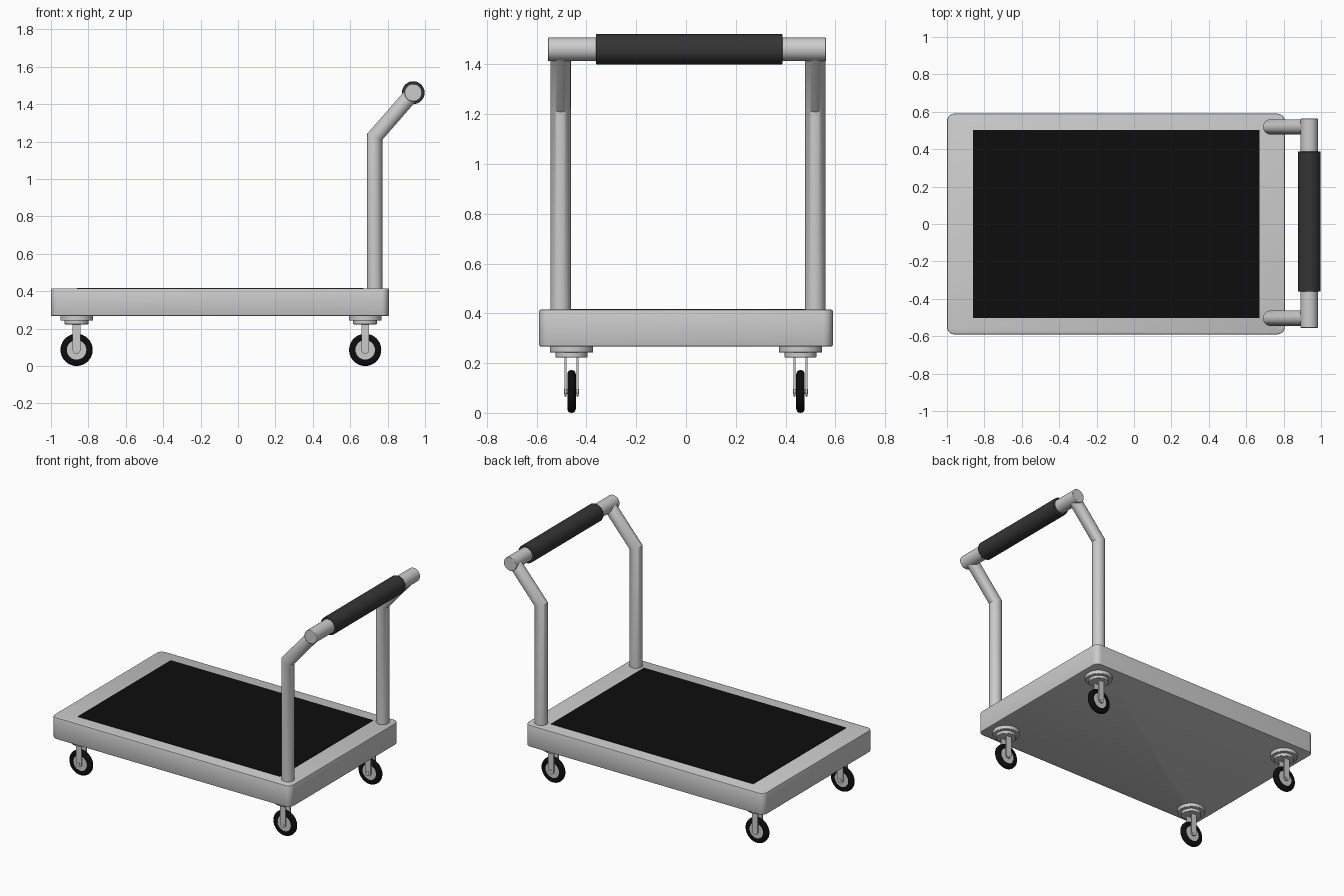
import bpy, bmesh
from math import pi, sin, cos
from mathutils import Vector

if "Cube" in bpy.data.objects:
    bpy.data.objects.remove(bpy.data.objects["Cube"])


def material(name, rgb):
    m = bpy.data.materials.new(name)
    m.diffuse_color = (*rgb, 1)
    m.use_nodes = True
    m.node_tree.nodes["Principled BSDF"].inputs["Base Color"].default_value = m.diffuse_color
    return m


BLACK = material("black_rubber", (0.004, 0.004, 0.004))
DARK = material("dark_grip", (0.035, 0.035, 0.035))


def finish(ob, name, mat=None, smooth=True):
    ob.name = name
    if mat:
        ob.data.materials.append(mat)
    if smooth:
        bpy.ops.object.select_all(action='DESELECT')
        ob.select_set(True)
        bpy.context.view_layer.objects.active = ob
        bpy.ops.object.shade_smooth_by_angle(angle=0.6)
    return ob


def from_bmesh(bm, name, mat=None, smooth=True):
    bmesh.ops.recalc_face_normals(bm, faces=bm.faces)
    me = bpy.data.meshes.new(name)
    bm.to_mesh(me)
    bm.free()
    ob = bpy.data.objects.new(name, me)
    bpy.context.collection.objects.link(ob)
    return finish(ob, name, mat, smooth)


def rod(name, a, b, r, mat=None, bevel=0.0, sides=32):
    """Cylinder between two points, optionally with softened rims."""
    a, b = Vector(a), Vector(b)
    bpy.ops.mesh.primitive_cylinder_add(vertices=sides, radius=r, depth=(b - a).length,
                                        location=(a + b) / 2)
    ob = bpy.context.object
    ob.rotation_euler = (b - a).to_track_quat('Z', 'Y').to_euler()
    if bevel:
        m = ob.modifiers.new("rim", 'BEVEL')
        m.width, m.segments, m.limit_method = bevel, 2, 'ANGLE'
    return finish(ob, name, mat)


def box(name, lo, hi, corner=0.0, edge=0.0, mat=None):
    """Box with rounded vertical corners and a small bevel on the rims."""
    lo, hi = Vector(lo), Vector(hi)
    bm = bmesh.new()
    bmesh.ops.create_cube(bm, size=1)
    for v in bm.verts:
        v.co = Vector(c * s for c, s in zip(v.co, hi - lo)) + (lo + hi) / 2
    if corner:
        up = [e for e in bm.edges if abs(e.verts[0].co.z - e.verts[1].co.z) > 1e-4]
        bmesh.ops.bevel(bm, geom=up, offset=corner, segments=6, profile=0.5, affect='EDGES')
    if edge:
        rim = [e for e in bm.edges if abs(e.verts[0].co.z - e.verts[1].co.z) < 1e-4
               and e.calc_face_angle(0) > 1]
        bmesh.ops.bevel(bm, geom=rim, offset=edge, segments=2, profile=0.5, affect='EDGES')
    return from_bmesh(bm, name, mat)


def bent_tube(name, path, normals, r, sides=32):
    """Tube along a path in the xz plane; normals are the mitre directions per point."""
    bm = bmesh.new()
    rings = []
    for (x, y, z), n in zip(path, normals):
        rings.append([bm.verts.new((x + r * cos(t) * n[0], y + r * sin(t), z + r * cos(t) * n[1]))
                      for t in (2 * pi * i / sides for i in range(sides))])
    for p, q in zip(rings, rings[1:]):
        for i in range(sides):
            j = (i + 1) % sides
            bm.faces.new((p[i], p[j], q[j], q[i]))
    bm.faces.new(rings[0])
    bm.faces.new(rings[-1])
    return from_bmesh(bm, name)


def lathe_y(name, profile, centre, mat=None, steps=40):
    """Spin a closed (radius, y) profile about a y axis through centre."""
    bm = bmesh.new()
    vs = [bm.verts.new((r, y, 0)) for r, y in profile]
    es = [bm.edges.new((vs[i], vs[(i + 1) % len(vs)])) for i in range(len(vs))]
    bmesh.ops.spin(bm, geom=vs + es, cent=(0, 0, 0), axis=(0, 1, 0), angle=2 * pi, steps=steps)
    bmesh.ops.remove_doubles(bm, verts=bm.verts, dist=1e-5)
    bmesh.ops.translate(bm, vec=centre, verts=bm.verts)
    return from_bmesh(bm, name, mat)


# Deck and its non-slip mat
box("deck", (-1, -0.59, 0.267), (0.806, 0.59, 0.415), corner=0.04, edge=0.006)
box("deck_mat", (-0.86, -0.502, 0.40), (0.67, 0.502, 0.418), mat=BLACK)

# Handle: two bent posts, crossbar and padded grip
BEND, TOP = (0.731, 1.225), (0.937, 1.461)
d = Vector((TOP[0] - BEND[0], TOP[1] - BEND[1])).normalized()
arm_n = Vector((d.y, -d.x))
mitre = Vector((1, 0)) + arm_n
mitre = mitre / mitre.dot(Vector((1, 0)))
for side, y in (("left", 0.519), ("right", -0.504)):
    bent_tube(f"{side}_handle_post",
              [(0.731, y, 0.40), (BEND[0], y, BEND[1]), (TOP[0], y, TOP[1])],
              [(1, 0), mitre, arm_n], 0.041)
rod("handle_crossbar", (TOP[0], -0.555, TOP[1]), (TOP[0], 0.563, TOP[1]), 0.047, bevel=0.003)
rod("handle_grip", (TOP[0], -0.362, TOP[1]), (TOP[0], 0.388, TOP[1]), 0.061, DARK, bevel=0.004)

# Casters: swivel plates, fork, axle, hub and tyre
R = 0.086
tyre = [(0.052, -0.015), (0.070, -0.017), (0.079, -0.014), (0.0845, -0.008), (R, 0),
        (0.0845, 0.008), (0.079, 0.014), (0.070, 0.017), (0.052, 0.015)]
for ex, x in (("front", -0.863), ("rear", 0.68)):
    for ey, y in (("left", 0.46), ("right", -0.46)):
        n = f"{ex}_{ey}_caster"
        rod(n + "_plate", (x, y, 0.242), (x, y, 0.272), 0.087, bevel=0.003)
        rod(n + "_swivel", (x, y, 0.223), (x, y, 0.245), 0.064, bevel=0.003)
        for s in (-1, 1):
            # Fork leg with a rounded foot
            bm = bmesh.new()
            w = 0.021
            outline = [(w, 0.228)] + [(w * cos(t), R - w * sin(t)) for t in
                                      (pi * i / 10 for i in range(11))] + [(-w, 0.228)]
            f = bm.faces.new([bm.verts.new((x + a, y + s * 0.020, b)) for a, b in outline])
            ext = bmesh.ops.extrude_face_region(bm, geom=[f])['geom']
            bmesh.ops.translate(bm, vec=(0, s * 0.009, 0),
                                verts=[v for v in ext if isinstance(v, bmesh.types.BMVert)])
            from_bmesh(bm, f"{n}_fork_{'inner' if s * y < 0 else 'outer'}")
        rod(n + "_axle", (x, y - 0.031, R), (x, y + 0.031, R), 0.010, sides=16)
        rod(n + "_hub", (x, y - 0.013, R), (x, y + 0.013, R), 0.055)
        lathe_y(n + "_tyre", tyre, (x, y, R), BLACK)
